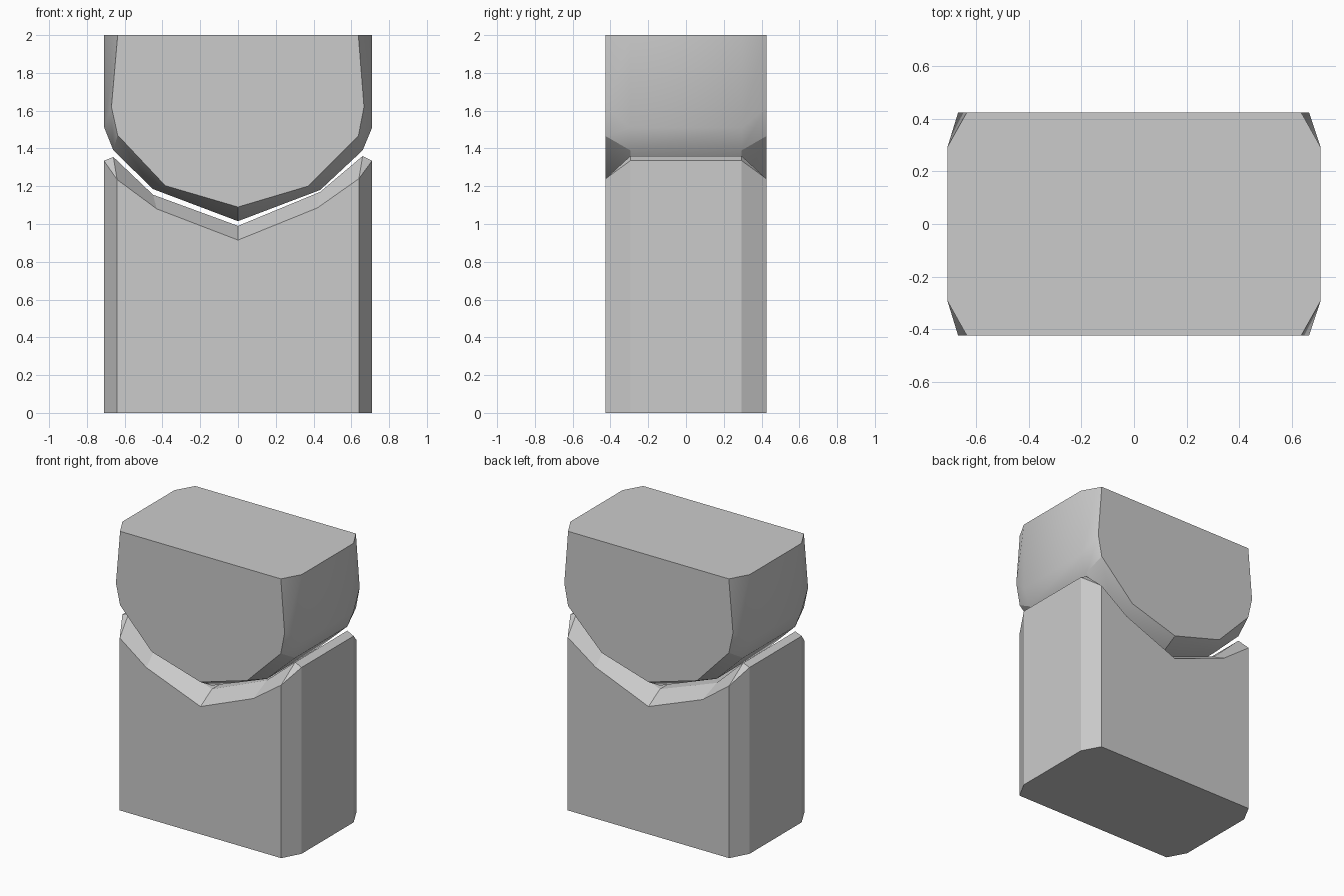
import bpy, bmesh, math

if "Cube" in bpy.data.objects:
    bpy.data.objects.remove(bpy.data.objects["Cube"])

Y_FACE, Y_RIM = 0.425, 0.295


def loft(name, face, rim, smooth_angle=None):
    """Skin face / rim / rim / face outlines along y, capped at both ends."""
    bm = bmesh.new()
    rings = [[bm.verts.new((x, y, z)) for x, z in outline]
             for y, outline in ((-Y_FACE, face), (-Y_RIM, rim), (Y_RIM, rim), (Y_FACE, face))]
    n = len(face)
    for a, b in zip(rings, rings[1:]):
        for i in range(n):
            j = (i + 1) % n
            bm.faces.new((a[i], a[j], b[j], b[i]))
    bm.faces.new(rings[0])
    bm.faces.new(rings[-1][::-1])
    bmesh.ops.remove_doubles(bm, verts=bm.verts, dist=0.0005)
    bmesh.ops.recalc_face_normals(bm, faces=bm.faces)
    mesh = bpy.data.meshes.new(name)
    bm.to_mesh(mesh)
    bm.free()
    obj = bpy.data.objects.new(name, mesh)
    bpy.context.collection.objects.link(obj)
    if smooth_angle:
        bpy.ops.object.select_all(action='DESELECT')
        obj.select_set(True)
        bpy.context.view_layer.objects.active = obj
        bpy.ops.object.shade_smooth_by_angle(angle=math.radians(smooth_angle))
    return obj


# Lower block with a V-shaped cradle and chamfered rim
loft("lower_block",
     [(-0.64, 0), (-0.64, 1.235), (-0.64, 1.235), (-0.43, 1.08), (0, 0.915),
      (0.42, 1.085), (0.64, 1.24), (0.64, 1.24), (0.64, 0)],
     [(-0.71, 0), (-0.71, 1.335), (-0.66, 1.355), (-0.45, 1.155), (0, 0.99),
      (0.435, 1.17), (0.66, 1.36), (0.71, 1.335), (0.71, 0)])

# Upper block with a pointed, rounded underside
loft("upper_block",
     [(-0.637, 2), (-0.67, 1.62), (-0.637, 1.47), (-0.385, 1.203), (0, 1.09),
      (0.37, 1.2), (0.637, 1.465), (0.667, 1.62), (0.637, 2)],
     [(-0.71, 2), (-0.71, 1.515), (-0.66, 1.39), (-0.45, 1.185), (0, 1.015),
      (0.435, 1.18), (0.66, 1.39), (0.71, 1.51), (0.71, 2)],
     smooth_angle=25)
